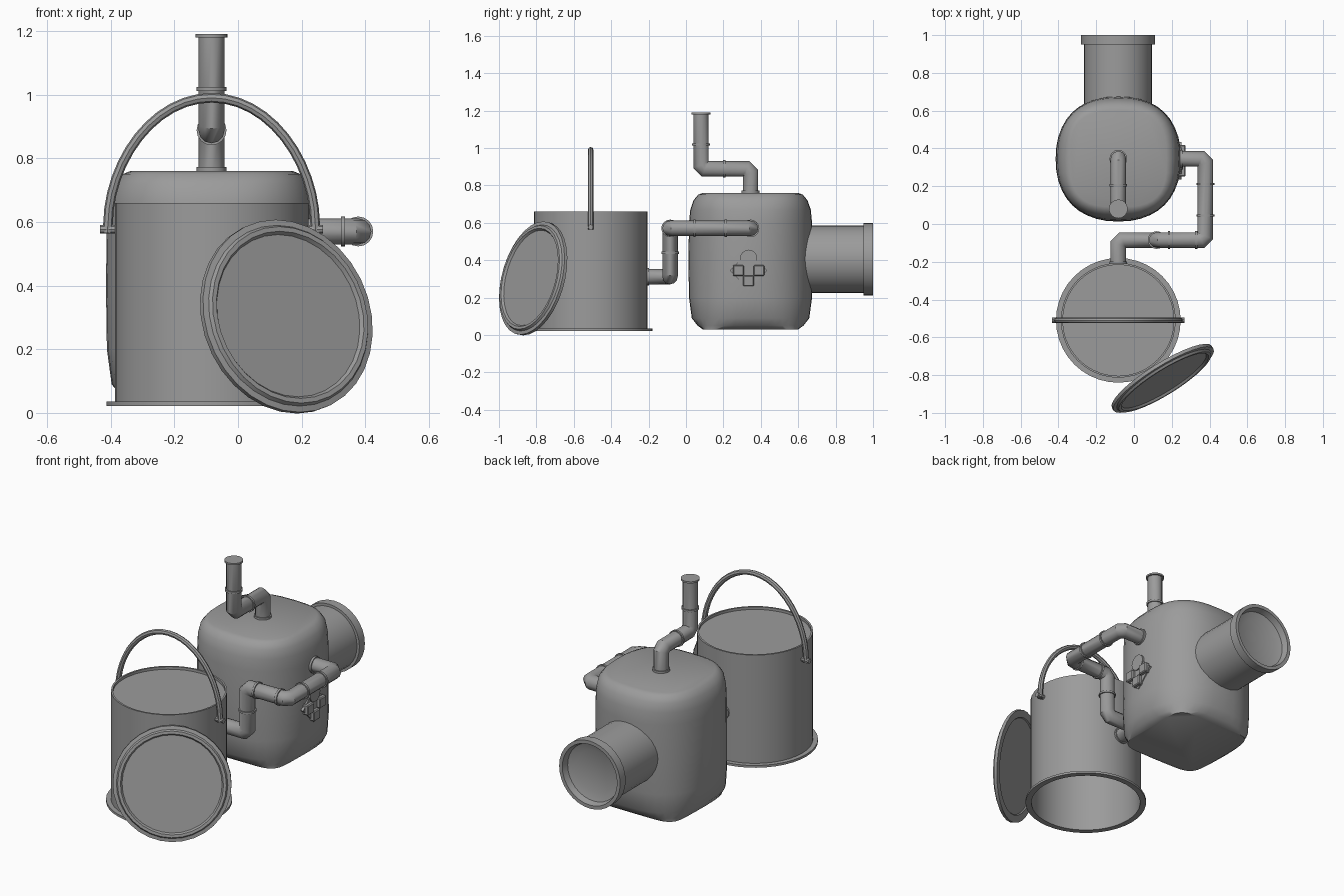
import bpy, bmesh, math
from mathutils import Vector

cube = bpy.data.objects.get("Cube")
if cube:
    bpy.data.objects.remove(cube)

grey = bpy.data.materials.new("plain_grey")
grey.use_nodes = True
grey.diffuse_color = (0.33, 0.33, 0.33, 1)
grey.node_tree.nodes["Principled BSDF"].inputs["Base Color"].default_value = (0.33, 0.33, 0.33, 1)

CX = -0.083          # shared centre line of can, tank and chimney
CAN_Y, TANK_Y = -0.51, 0.345
PIPE_R = 0.041


def finish(name, bm, angle=35):
    bmesh.ops.remove_doubles(bm, verts=bm.verts, dist=1e-5)
    bmesh.ops.recalc_face_normals(bm, faces=bm.faces)
    mesh = bpy.data.meshes.new(name)
    bm.to_mesh(mesh)
    bm.free()
    mesh.materials.append(grey)
    obj = bpy.data.objects.new(name, mesh)
    bpy.context.collection.objects.link(obj)
    bpy.ops.object.select_all(action="DESELECT")
    obj.select_set(True)
    bpy.context.view_layer.objects.active = obj
    bpy.ops.object.shade_smooth_by_angle(angle=math.radians(angle))


def loft(bm, rings, closed=False):
    """Skin a list of point rings, capping the ends of an open run."""
    rows = [[bm.verts.new(p) for p in ring] for ring in rings]
    pairs = list(zip(rows, rows[1:]))
    if closed:
        pairs.append((rows[-1], rows[0]))
    for a, b in pairs:
        for i in range(len(a)):
            j = (i + 1) % len(a)
            bm.faces.new((a[i], a[j], b[j], b[i]))
    if not closed:
        bm.faces.new(rows[0])
        bm.faces.new(rows[-1])


def lathe(name, profile, centre, axis=(0, 0, 1), segs=32):
    """Turn a (radius, height) profile about an axis."""
    turn = Vector(axis).to_track_quat("Z", "Y")
    rings = []
    for r, h in profile:
        ring = []
        for i in range(segs):
            a = math.tau * i / segs
            ring.append(Vector(centre) + turn @ Vector((r * math.cos(a), r * math.sin(a), h)))
        rings.append(ring)
    bm = bmesh.new()
    loft(bm, rings)
    finish(name, bm)


def disc(name, radius, depth, centre, axis=(0, 0, 1), segs=16):
    lathe(name, [(radius, -depth / 2), (radius, depth / 2)], centre, axis, segs)


def sweep(name, path, radius, segs=12):
    """Round tube with true mitred joints along a path."""
    pts = [Vector(p) for p in path]
    turn = (pts[1] - pts[0]).to_track_quat("Z", "Y")
    ring = [pts[0] + turn @ Vector((radius * math.cos(math.tau * i / segs),
                                    radius * math.sin(math.tau * i / segs), 0))
            for i in range(segs)]
    rings = [ring]
    for k in range(1, len(pts)):
        d = (pts[k] - pts[k - 1]).normalized()
        after = (pts[k + 1] - pts[k]).normalized() if k + 1 < len(pts) else d
        n = (d + after).normalized()
        ring = [v + d * ((pts[k] - v).dot(n) / d.dot(n)) for v in ring]
        rings.append(ring)
    bm = bmesh.new()
    loft(bm, rings)
    finish(name, bm)


def pipe(name, corners, cut=0.022):
    """Pipe run whose corners are chamfered elbows."""
    c = [Vector(p) for p in corners]
    path = [c[0]]
    for a, b, e in zip(c, c[1:], c[2:]):
        path += [b + (a - b).normalized() * cut, b + (e - b).normalized() * cut]
    sweep(name, path + [c[-1]], PIPE_R)


def box(name, size, centre):
    bm = bmesh.new()
    bmesh.ops.create_cube(bm, size=1)
    bmesh.ops.scale(bm, vec=size, verts=bm.verts)
    bmesh.ops.bevel(bm, geom=bm.edges[:], offset=0.005, segments=1, affect="EDGES")
    bmesh.ops.translate(bm, vec=centre, verts=bm.verts)
    finish(name, bm, 20)


# Can filled almost to the rim, hollow below, with a bottom flange
lathe("can", [(0, 0.645), (0.294, 0.645), (0.294, 0.66), (0.304, 0.66), (0.304, 0.035),
              (0.33, 0.035), (0.33, 0.022), (0.298, 0.022), (0.298, 0.635), (0, 0.635)],
      (CX, CAN_Y, 0), segs=40)

# Can handle and its two lugs
arc = [(CX - 0.328, CAN_Y, 0.565)]
for i in range(25):
    a = math.pi * i / 24
    arc.append((CX - 0.325 * math.cos(a), CAN_Y, 0.6 + 0.39 * max(math.sin(a), 0) ** 1.1))
arc.append((CX + 0.328, CAN_Y, 0.565))
sweep("can_handle", arc, 0.015, 8)
for side, word in ((1, "left"), (-1, "right")):
    disc(word + "_handle_lug", 0.014, 0.06, (CX + side * 0.32, CAN_Y, 0.577), (1, 0, 0), 10)

# Lid leaning on the can
lathe("lid", [(0, -0.008), (0.265, -0.008), (0.27, -0.015), (0.311, -0.015), (0.311, 0.003),
              (0.292, 0.006), (0.285, 0.018), (0.27, 0.018), (0.262, 0.006), (0, 0.006)],
      (0.155, -0.822, 0.304), (0.51, -0.82, 0.23), 32)

# Tank body: square ends swelling to a rounder middle
bm = bmesh.new()
rings = []
for z, half, power in ((0.03, 0.255, 6), (0.05, 0.283, 3.2), (0.09, 0.314, 2.6),
                       (0.2, 0.329, 2.35), (0.4, 0.332, 2.25), (0.6, 0.329, 2.3),
                       (0.67, 0.322, 2.4), (0.72, 0.305, 2.6), (0.75, 0.28, 2.8),
                       (0.76, 0.255, 3)):
    ring = []
    for i in range(40):
        a = math.tau * i / 40
        c, s = math.cos(a), math.sin(a)
        ring.append((CX + half * math.copysign(abs(c) ** (2 / power), c),
                     TANK_Y + half * math.copysign(abs(s) ** (2 / power), s), z))
    rings.append(ring)
loft(bm, rings)
finish("tank_body", bm, 50)

# Wide outlet at the back with a dished end
lathe("tank_outlet", [(0.18, 0.6), (0.18, 0.95), (0.195, 0.95), (0.195, 1.0),
                      (0.175, 1.0), (0.165, 0.965), (0.12, 0.95), (0, 0.945)],
      (CX - 0.002, 0, 0.405), (0, 1, 0), 32)

# Chimney pipe with collars
TOP = 0.888
pipe("chimney_pipe", [(CX, TANK_Y, 0.74), (CX, TANK_Y, TOP), (CX, 0.08, TOP), (CX, 0.08, 1.185)])
for name, r, depth, centre, axis in (
        ("chimney_base_collar", 0.047, 0.014, (CX, TANK_Y, 0.765), (0, 0, 1)),
        ("chimney_middle_collar", 0.047, 0.012, (CX, 0.205, TOP), (0, 1, 0)),
        ("chimney_upper_collar", 0.047, 0.012, (CX, 0.08, 1.018), (0, 0, 1)),
        ("chimney_cap", 0.05, 0.01, (CX, 0.08, 1.185), (0, 0, 1))):
    disc(name, r, depth, centre, axis)

# Feed pipe from the tank side, down a drop, then into the back of the can
FX, FY, FZ, LOW, DROP = 0.378, -0.085, 0.57, 0.312, 0.12
pipe("feed_pipe", [(0.2, TANK_Y, FZ), (FX, TANK_Y, FZ), (FX, FY, FZ), (DROP, FY, FZ),
                   (DROP, FY, LOW), (CX, FY, LOW), (CX, -0.21, LOW)])
for i, (centre, axis) in enumerate((
        ((0.25, TANK_Y, FZ), (1, 0, 0)),
        ((FX, 0.212, FZ), (0, 1, 0)),
        ((FX, 0.045, FZ), (0, 1, 0)),
        ((0.33, FY, FZ), (1, 0, 0)),
        ((0.185, FY, FZ), (1, 0, 0)),
        ((DROP, FY, 0.44), (0, 0, 1)),
        ((CX, -0.205, LOW), (0, 1, 0)))):
    disc("feed_collar_%d" % (i + 1), 0.047, 0.012, centre, axis)

# Diamond plate, raised blocks and round boss on the tank's side
BY, BZ = 0.335, 0.345
lathe("diamond_plate", [(0.1, 0.235), (0.1, 0.252)], (0, BY, BZ), (1, 0, 0), 4)
for name, y, z in (("front_block", BY - 0.055, BZ), ("back_block", BY + 0.055, BZ),
                   ("lower_block", BY, BZ - 0.055)):
    box(name, (0.04, 0.058, 0.058), (0.252, y, z))
disc("round_boss", 0.046, 0.02, (0.249, BY, BZ + 0.065), (1, 0, 0), 16)
